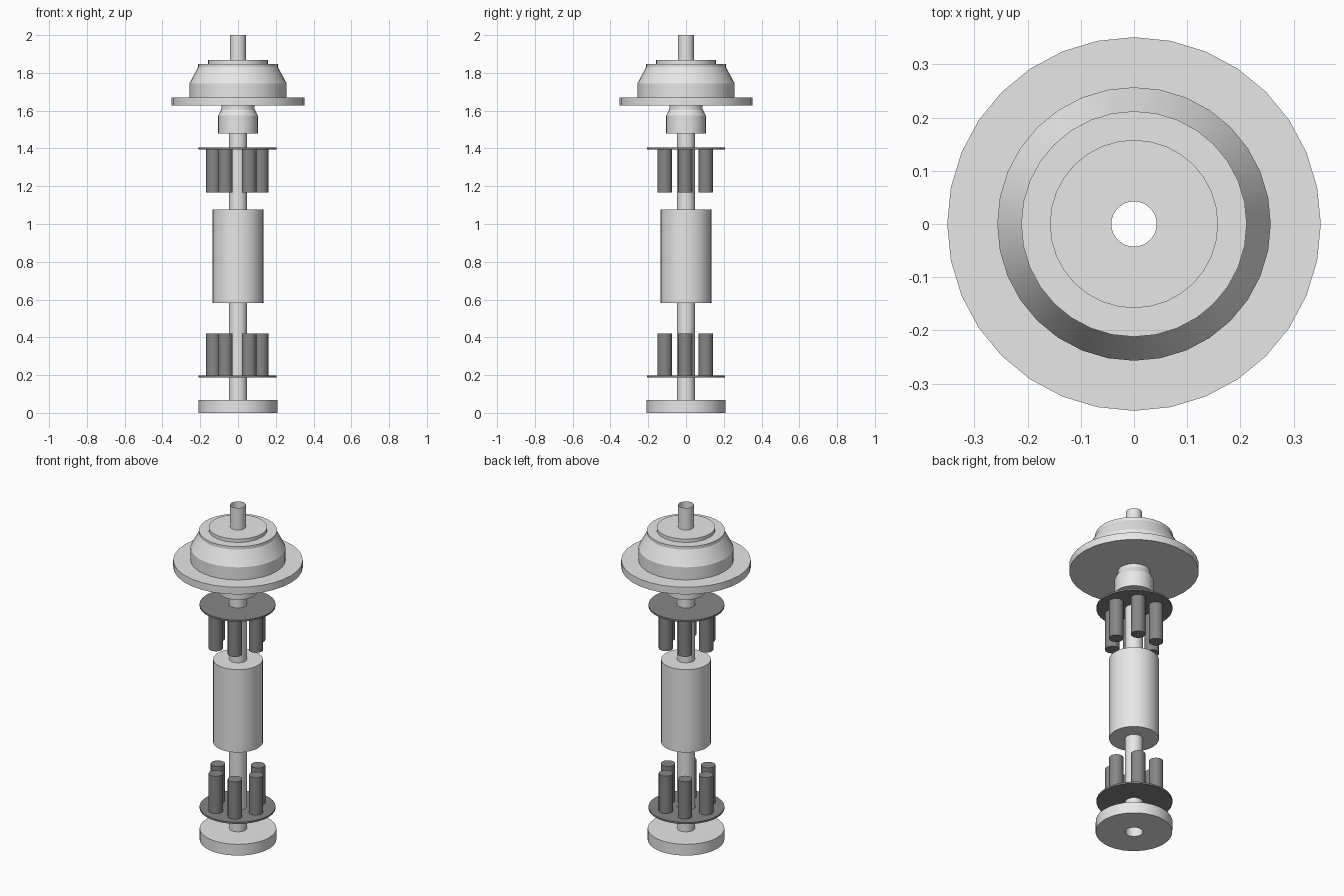
import bpy, bmesh
from math import cos, sin, pi, radians

cube = bpy.data.objects.get("Cube")
if cube:
    bpy.data.objects.remove(cube, do_unlink=True)


def make_material(name, value):
    mat = bpy.data.materials.new(name)
    mat.use_nodes = True
    colour = (value, value, value, 1)
    mat.diffuse_color = colour
    mat.node_tree.nodes["Principled BSDF"].inputs["Base Color"].default_value = colour
    return mat


light = make_material("light grey", 0.8)
dark = make_material("dark grey", 0.24)
SHAFT = 0.048
TUBE = 0.0425


def lathe(name, profile, mat, sides=32, centre=(0, 0)):
    """Turn a (radius, height) profile, listed bottom to top, around z."""
    bm = bmesh.new()
    rings = []
    for r, z in profile:
        if r == 0:
            rings.append([bm.verts.new((0, 0, z))] * sides)
        else:
            rings.append([bm.verts.new((r * sin(2 * pi * i / sides),
                                        r * cos(2 * pi * i / sides), z))
                          for i in range(sides)])
    for a, b in zip(rings, rings[1:]):
        for i in range(sides):
            j = (i + 1) % sides
            corners = list(dict.fromkeys((a[j], a[i], b[i], b[j])))
            bm.faces.new(corners)
    mesh = bpy.data.meshes.new(name)
    bm.to_mesh(mesh)
    bm.free()
    mesh.materials.append(mat)
    obj = bpy.data.objects.new(name, mesh)
    obj.location = (*centre, 0)
    bpy.context.collection.objects.link(obj)
    bpy.ops.object.select_all(action='DESELECT')
    obj.select_set(True)
    bpy.context.view_layer.objects.active = obj
    bpy.ops.object.shade_smooth_by_angle(angle=radians(20))
    return obj


def collar(name, radius, bottom, top, mat, hole=SHAFT):
    return lathe(name, [(hole, bottom), (radius, bottom), (radius, top), (hole, top)], mat)


# Hollow shaft, open at both ends
lathe("shaft", [(SHAFT, 0), (SHAFT, 1.63)], light)
lathe("top_tube", [(TUBE, 1.63), (TUBE, 2)], light)

# Foot and central drum
collar("base_disc", 0.208, 0, 0.067, light)
collar("drum", 0.135, 0.582, 1.077, light)

# Neck and stepped cap
lathe("neck", [(SHAFT, 1.48), (0.105, 1.48), (0.105, 1.574),
               (0.088, 1.607), (0.088, 1.63)], light)
collar("flange", 0.351, 1.627, 1.67, light, TUBE)
lathe("cap", [(0.257, 1.67), (0.257, 1.745), (0.212, 1.83),
              (0.212, 1.848), (TUBE, 1.848)], light)
collar("cap_lid", 0.158, 1.848, 1.868, light, TUBE)

# Two carriers, each a thin plate with a ring of six pins
for label, plate, pins in (("lower", (0.187, 0.197), (0.19, 0.42)),
                           ("upper", (1.395, 1.405), (1.167, 1.4))):
    collar(label + "_plate", 0.206, *plate, dark).location.x = -0.003
    for k in range(6):
        a = k * pi / 3
        lathe(f"{label}_pin_{k + 1}",
              [(0, pins[0]), (0.039, pins[0]), (0.039, pins[1]), (0, pins[1])],
              dark, 32, (0.126 * cos(a) - 0.004, 0.126 * sin(a) - 0.004))
